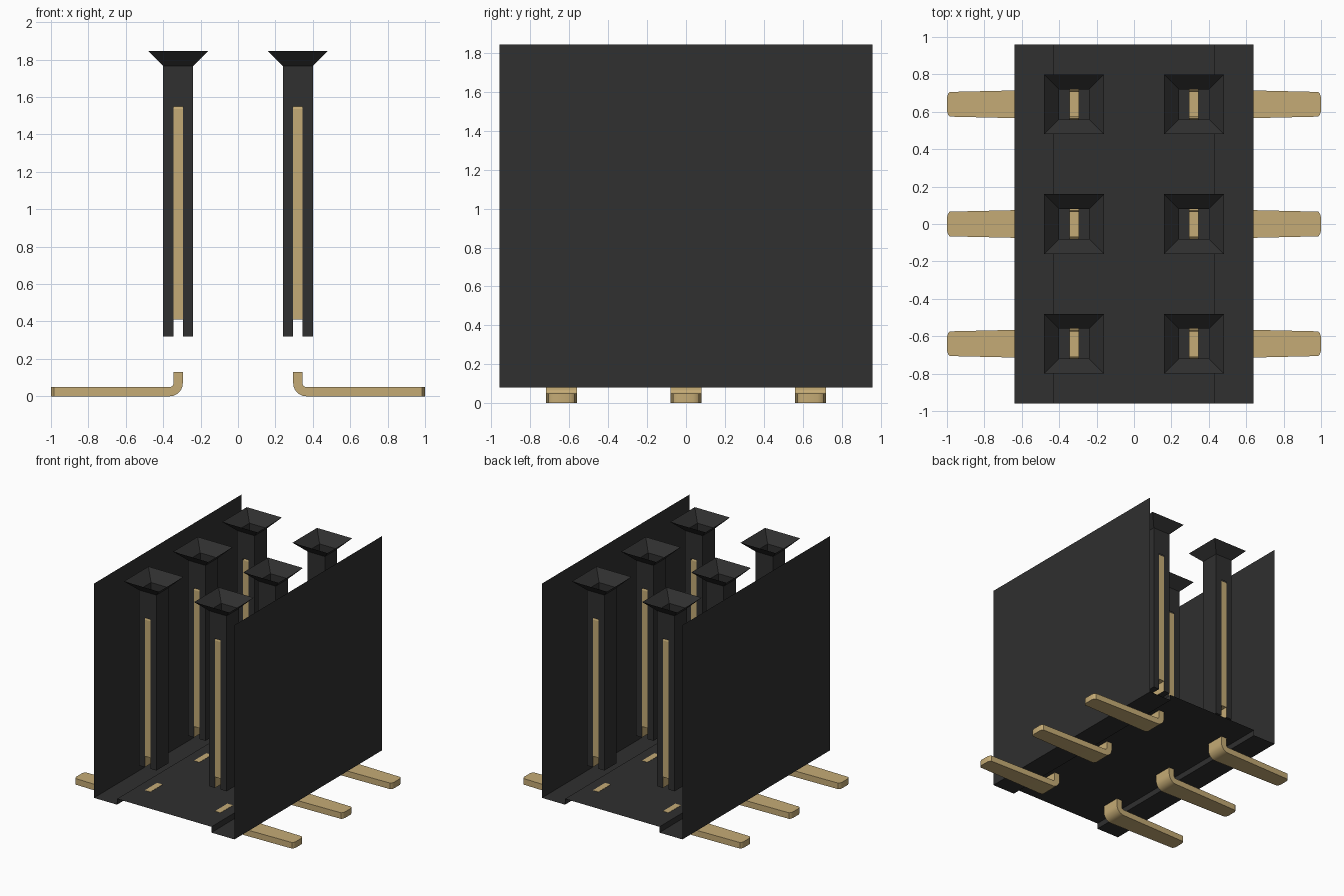
import bpy
import bmesh
import math

cube = bpy.data.objects.get("Cube")
if cube:
    bpy.data.objects.remove(cube, do_unlink=True)


def material(name, rgb, rough, metal):
    m = bpy.data.materials.new(name)
    m.use_nodes = True
    m.diffuse_color = (*rgb, 1)
    node = m.node_tree.nodes["Principled BSDF"]
    node.inputs["Base Color"].default_value = (*rgb, 1)
    node.inputs["Roughness"].default_value = rough
    node.inputs["Metallic"].default_value = metal
    return m


BLACK = material("black plastic", (0.029, 0.029, 0.029), 0.6, 0.0)
GOLD = material("gold metal", (0.56, 0.41, 0.18), 0.4, 0.0)


def finish(bm, name, mat, solid=False, smooth=False):
    bmesh.ops.remove_doubles(bm, verts=bm.verts, dist=1e-5)
    if solid:
        bmesh.ops.recalc_face_normals(bm, faces=bm.faces)
    me = bpy.data.meshes.new(name)
    bm.to_mesh(me)
    bm.free()
    me.materials.append(mat)
    ob = bpy.data.objects.new(name, me)
    bpy.context.collection.objects.link(ob)
    if smooth:
        bpy.ops.object.select_all(action='DESELECT')
        ob.select_set(True)
        bpy.context.view_layer.objects.active = ob
        bpy.ops.object.shade_smooth_by_angle(angle=math.radians(30))
    return ob


def face(bm, pts):
    return bm.faces.new([bm.verts.new(p) for p in pts])


def loft(bm, rings):
    """Skin a row of equal-sized rings and cap both ends."""
    rows = [[bm.verts.new(p) for p in r] for r in rings]
    n = len(rows[0])
    for a, b in zip(rows, rows[1:]):
        for i in range(n):
            j = (i + 1) % n
            bm.faces.new((a[i], a[j], b[j], b[i]))
    bm.faces.new(rows[0][::-1])
    bm.faces.new(rows[-1])


# Open housing shell: side walls and a stepped floor
L, FLOOR = 0.96, 0.128
bm = bmesh.new()
profile = [(-0.64, 1.845), (-0.64, 0.08), (-0.43, 0.08), (-0.43, FLOOR),
           (0.43, FLOOR), (0.43, 0.08), (0.64, 0.08), (0.64, 1.845)]
for (xa, za), (xb, zb) in zip(profile, profile[1:]):
    face(bm, [(xa, -L, za), (xa, L, za), (xb, L, zb), (xb, -L, zb)])
finish(bm, "housing_shell", BLACK)

# Socket dimensions
H, W = 0.08, 0.025          # half width of the tube, of the slot
BOTTOM, SLOT_TOP, NECK, RIM = 0.32, 1.55, 1.765, 1.845


def square(cx, cy, h, z):
    return [(cx + a * h, cy + b * h, z) for a, b in ((-1, -1), (1, -1), (1, 1), (-1, 1))]


def socket(name, cx, cy):
    """Thin square tube, slotted front and back, with a flared mouth."""
    bm = bmesh.new()
    rim, neck = square(cx, cy, 2 * H, RIM), square(cx, cy, H, NECK)
    for i in range(4):
        j = (i + 1) % 4
        face(bm, [rim[i], rim[j], neck[j], neck[i]])
    for s in (-1, 1):
        x, y = cx + s * H, cy + s * H
        face(bm, [(x, cy - H, BOTTOM), (x, cy + H, BOTTOM),
                  (x, cy + H, NECK), (x, cy - H, NECK)])
        # slotted wall: two strips and a lintel
        for xa, xb, z in ((-H, -W, BOTTOM), (W, H, BOTTOM), (-W, W, SLOT_TOP)):
            face(bm, [(cx + xa, y, z), (cx + xb, y, z),
                      (cx + xb, y, NECK), (cx + xa, y, NECK)])
        # floor strip beside the slot
        face(bm, [(cx + s * W, cy - H, BOTTOM), (x, cy - H, BOTTOM),
                  (x, cy + H, BOTTOM), (cx + s * W, cy + H, BOTTOM)])
    finish(bm, name, BLACK)


def contact(name, cx, cy):
    """Two-pronged spring contact with rounded tips."""
    t, z0, z1 = 0.015, 0.41, 1.535
    half = [(H - t, z0 + 0.02), (H - t, z1), (H - t * 0.8, z1 + 0.01), (H - t * 0.5, z1 + 0.014),
            (H - t * 0.2, z1 + 0.01), (H, z1), (H, z0)]
    prof = half + [(-y, z) for y, z in reversed(half)]
    bm = bmesh.new()
    loft(bm, [[(cx + s * W, cy + y, z) for y, z in prof] for s in (-1, 1)])
    finish(bm, name, GOLD, solid=True)
    # thin side cheeks below the prongs
    bm = bmesh.new()
    for s in (-1, 1):
        x = cx + s * W
        face(bm, [(x, cy - H, BOTTOM), (x, cy + H, BOTTOM), (x, cy + H, z0), (x, cy - H, z0)])
    finish(bm, name + "_cheeks", GOLD)


def foot(name, s, cy):
    """Bent solder foot: short upright, rounded bend, tapered blade."""
    bx, bz, ri, ro = 0.365, 0.07, 0.02, 0.07
    stations = [((0.295, 0.13), (0.345, 0.13), 0.08)]
    for k in range(7):
        a = math.pi + k * math.pi / 12
        c, d = math.cos(a), math.sin(a)
        stations.append(((bx + ro * c, bz + ro * d), (bx + ri * c, bz + ri * d), 0.08))
    for x, w in ((0.64, 0.074), (0.985, 0.066), (0.994, 0.056), (1.0, 0.036)):
        stations.append(((x, 0), (x, 0.05), w))
    bm = bmesh.new()
    loft(bm, [[(s * o[0], cy - w, o[1]), (s * o[0], cy + w, o[1]),
               (s * i[0], cy + w, i[1]), (s * i[0], cy - w, i[1])]
              for o, i, w in stations])
    finish(bm, name, GOLD, solid=True, smooth=True)


# Two columns of three positions
for s, side in ((-1, "right"), (1, "left")):
    for cy, row in ((-0.64, "front"), (0, "middle"), (0.64, "back")):
        tag = f"{row}_{side}"
        socket("socket_" + tag, s * 0.32, cy)
        contact("contact_" + tag, s * 0.32, cy)
        foot("solder_foot_" + tag, s, cy)
